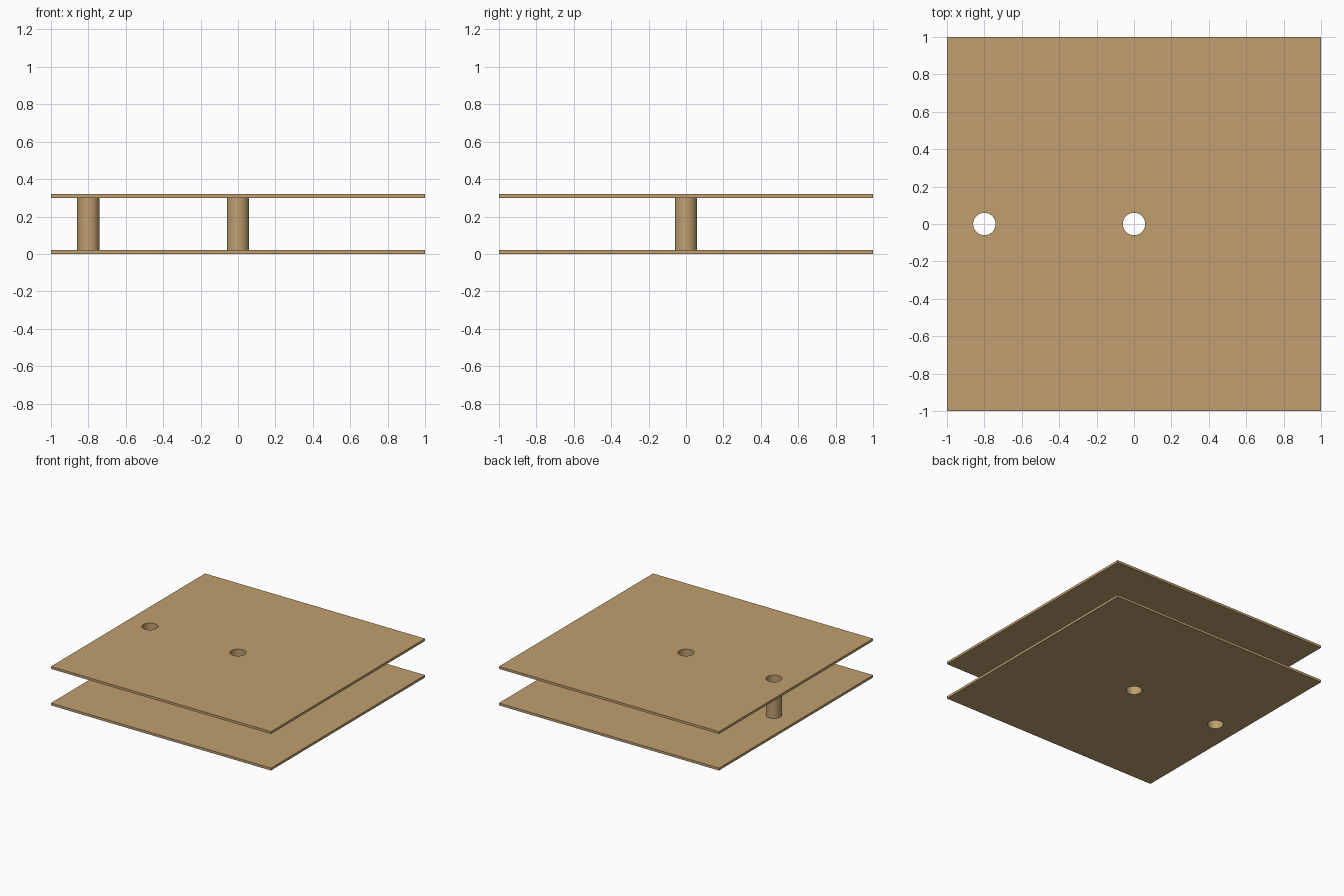
import bpy
import math

if "Cube" in bpy.data.objects:
    bpy.data.objects.remove(bpy.data.objects["Cube"])

HOLES = [(-0.8, 0.0), (0.0, 0.0)]
RADIUS, SIDES = 0.06, 32
THICK, HEIGHT = 0.02, 0.32

wood = bpy.data.materials.new("tan_wood")
wood.diffuse_color = (0.527, 0.347, 0.162, 1)
wood.use_nodes = True
wood.node_tree.nodes["Principled BSDF"].inputs["Base Color"].default_value = wood.diffuse_color


def cylinder(name, x, y, z0, z1, cap):
    bpy.ops.mesh.primitive_cylinder_add(vertices=SIDES, radius=RADIUS, depth=z1 - z0,
                                        end_fill_type=cap, location=(x, y, (z0 + z1) / 2))
    ob = bpy.context.object
    ob.name = name
    return ob


def finish(ob):
    ob.data.materials.clear()
    ob.data.materials.append(wood)
    bpy.ops.object.select_all(action='DESELECT')
    ob.select_set(True)
    bpy.context.view_layer.objects.active = ob
    bpy.ops.object.shade_smooth_by_angle(angle=math.radians(30))


def plate(name, z0):
    bpy.ops.mesh.primitive_cube_add(size=1, location=(0, 0, z0 + THICK / 2))
    ob = bpy.context.object
    ob.name = name
    ob.scale = (2, 2, THICK)
    bpy.ops.object.transform_apply(location=False, rotation=False, scale=True)
    # drill the round holes
    for x, y in HOLES:
        cutter = cylinder("hole_cutter", x, y, -0.1, HEIGHT + 0.1, 'NGON')
        cutter.hide_render = True
        mod = ob.modifiers.new("hole", 'BOOLEAN')
        mod.operation = 'DIFFERENCE'
        mod.solver = 'EXACT'
        mod.object = cutter
        bpy.context.view_layer.objects.active = ob
        bpy.ops.object.modifier_apply(modifier=mod.name)
        bpy.data.objects.remove(cutter)
    finish(ob)


# two square plates
plate("bottom_plate", 0)
plate("top_plate", HEIGHT - THICK)

# thin open tubes joining the holes of both plates
for name, (x, y) in zip(("edge_tube", "centre_tube"), HOLES):
    finish(cylinder(name, x, y, THICK, HEIGHT - THICK, 'NOTHING'))
